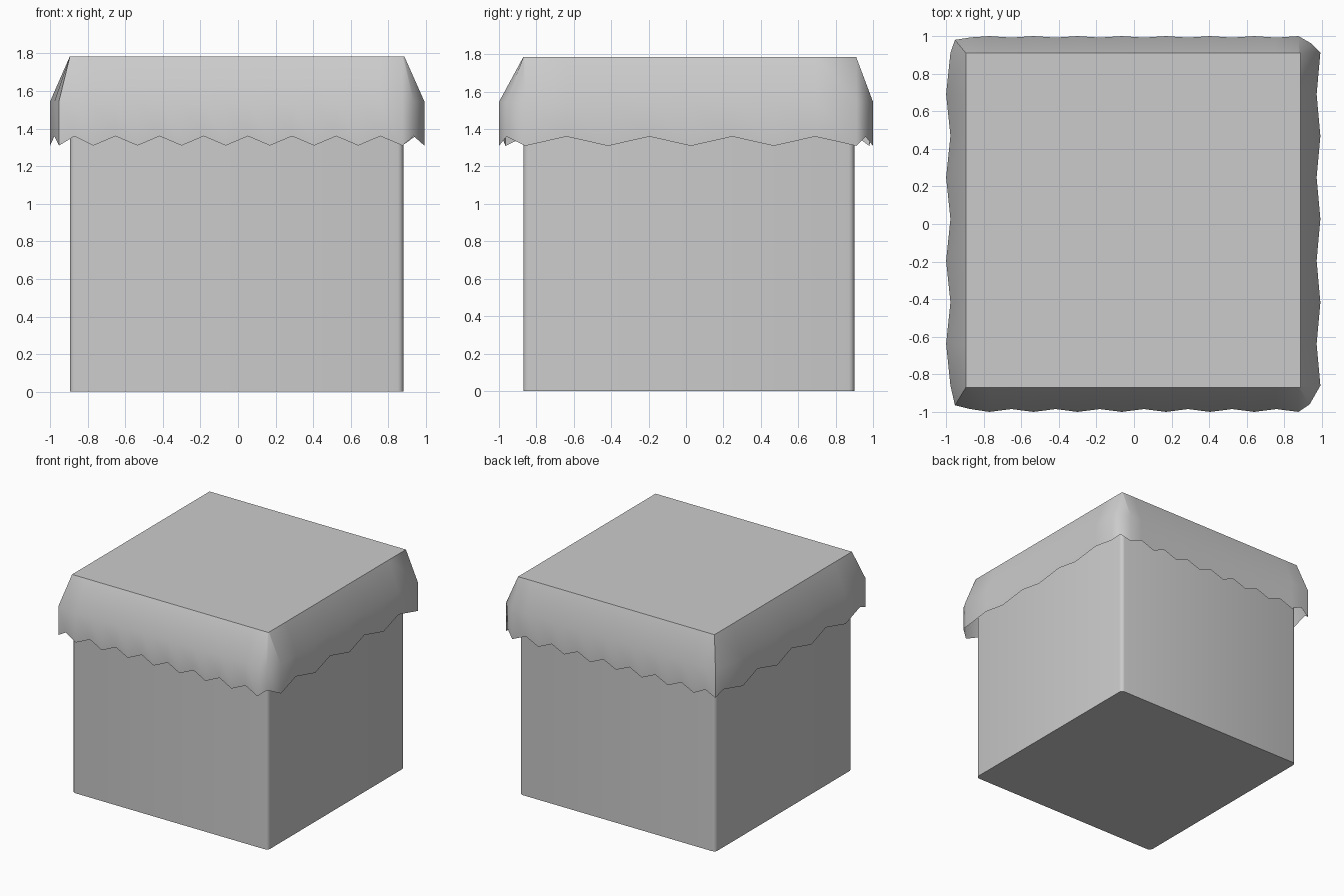
import bpy, bmesh, math

if "Cube" in bpy.data.objects:
    bpy.data.objects.remove(bpy.data.objects["Cube"])


def finish(name, bm, angle):
    bmesh.ops.recalc_face_normals(bm, faces=bm.faces)
    mesh = bpy.data.meshes.new(name)
    bm.to_mesh(mesh)
    bm.free()
    ob = bpy.data.objects.new(name, mesh)
    bpy.context.collection.objects.link(ob)
    bpy.ops.object.select_all(action='DESELECT')
    ob.select_set(True)
    bpy.context.view_layer.objects.active = ob
    bpy.ops.object.shade_smooth_by_angle(angle=math.radians(angle))
    return ob


X0, X1, Y0, Y1 = -0.895, 0.885, -0.87, 0.91   # flat top of the cloth
TOP, MID, HIGH, LOW = 1.785, 1.545, 1.36, 1.31

# Box body with small rounded upright edges
bm = bmesh.new()
bmesh.ops.create_cube(bm, size=1)
for v in bm.verts:
    v.co = (-0.0075 + v.co.x * 1.775, 0.015 + v.co.y * 1.77, (v.co.z + 0.5) * 1.777)
upright = [e for e in bm.edges if abs(e.verts[0].co.z - e.verts[1].co.z) > 1]
bmesh.ops.bevel(bm, geom=upright, offset=0.03, segments=3, profile=0.5, affect='EDGES')
finish("box_body", bm, 40)

# Zigzag outline of the cloth hem, counter-clockwise: (x, y, z)
xs = [-0.77 + 0.1175 * i for i in range(15)]
ys = [-0.86 + 0.2215 * i for i in range(9)]
hem = []
for i, x in enumerate(xs):                                  # front
    hem.append((x, -0.985, HIGH) if i % 2 else (x, -1.0, LOW))
hem.append((0.935, -0.96, HIGH))
for i, y in enumerate(ys):                                  # right
    hem.append((0.972, y, HIGH) if i % 2 else (0.992, y, LOW))
hem.append((0.945, 0.96, HIGH))
for i, x in reversed(list(enumerate(xs))):                  # back
    hem.append((x, 0.992, HIGH) if i % 2 else (x, 1.0, LOW))
hem += [(-0.87, 0.993, HIGH), (-0.953, 0.98, LOW)]
for i, y in reversed(list(enumerate(ys))):                  # left
    hem.append((-1.0, y, LOW) if i % 2 else (-0.977, y, HIGH))
hem += [(-0.953, -0.965, LOW), (-0.87, -0.985, HIGH)]

# Draped cloth cover: flat top, sloping shoulder, hanging skirt
bm = bmesh.new()
rings = [
    [bm.verts.new((min(max(x, X0), X1), Y0 if y < -0.95 else Y1 if y > 0.95 else min(max(y, Y0), Y1), TOP))
     for x, y, z in hem],
    [bm.verts.new((x, y, MID)) for x, y, z in hem],
    [bm.verts.new(p) for p in hem],
]
n = len(hem)
for a, b in zip(rings, rings[1:]):
    for i in range(n):
        j = (i + 1) % n
        bm.faces.new((a[i], b[i], b[j], a[j]))
bm.faces.new(rings[0])
bmesh.ops.remove_doubles(bm, verts=bm.verts, dist=0.001)
finish("cloth_cover", bm, 50)
